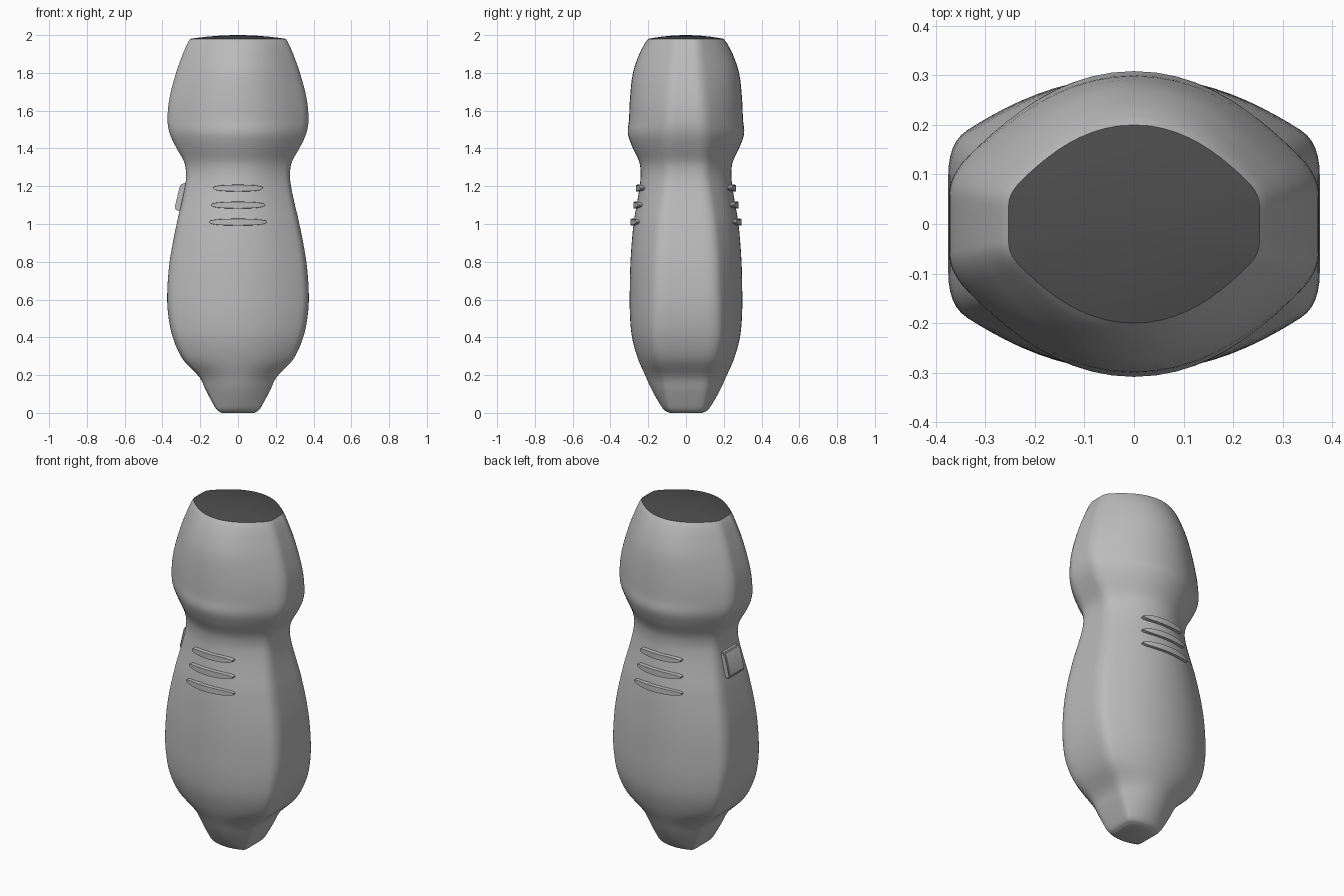
import bpy, bmesh, math
from mathutils import Vector

if "Cube" in bpy.data.objects:
    bpy.data.objects.remove(bpy.data.objects["Cube"], do_unlink=True)


def material(name, rgb):
    m = bpy.data.materials.new(name)
    m.use_nodes = True
    m.diffuse_color = (*rgb, 1)
    m.node_tree.nodes["Principled BSDF"].inputs["Base Color"].default_value = (*rgb, 1)
    return m


GREY = material("light grey", (0.50, 0.50, 0.50))
DARK = material("dark grey", (0.075, 0.075, 0.075))


def finish(name, bm, mat, angle=35):
    bmesh.ops.recalc_face_normals(bm, faces=bm.faces)
    me = bpy.data.meshes.new(name)
    bm.to_mesh(me)
    bm.free()
    me.materials.append(mat)
    ob = bpy.data.objects.new(name, me)
    bpy.context.collection.objects.link(ob)
    bpy.ops.object.select_all(action='DESELECT')
    bpy.context.view_layer.objects.active = ob
    ob.select_set(True)
    bpy.ops.object.shade_smooth_by_angle(angle=math.radians(angle))
    return ob


# Body stations: height, half width, half depth, half height of the flat side
STATIONS = [
    (0.00, 0.085, 0.085, 0.070), (0.012, 0.108, 0.112, 0.085),
    (0.05, 0.133, 0.140, 0.095), (0.12, 0.170, 0.180, 0.105),
    (0.19, 0.205, 0.212, 0.118), (0.28, 0.290, 0.252, 0.150),
    (0.39, 0.342, 0.284, 0.168), (0.50, 0.367, 0.296, 0.168),
    (0.62, 0.375, 0.298, 0.163), (0.80, 0.362, 0.294, 0.156),
    (1.00, 0.325, 0.278, 0.140), (1.12, 0.297, 0.258, 0.122),
    (1.21, 0.279, 0.244, 0.108), (1.27, 0.275, 0.240, 0.100),
    (1.33, 0.286, 0.248, 0.100), (1.41, 0.330, 0.285, 0.102),
    (1.48, 0.362, 0.308, 0.103), (1.55, 0.373, 0.302, 0.098),
    (1.66, 0.364, 0.297, 0.090), (1.80, 0.328, 0.281, 0.078),
    (1.90, 0.292, 0.247, 0.068), (1.955, 0.268, 0.218, 0.064),
    (1.98, 0.253, 0.200, 0.062)]


def section(a, b, f):
    """Closed outline: flat sides, rounded corners, arched front and back."""
    p = [Vector(q) for q in ((a, f), (0.8 * a, f + 0.36 * (b - f)), (0.48 * a, b), (0, b))]

    def arch(t):
        s = 1 - t
        return p[0] * s**3 + p[1] * 3 * s * s * t + p[2] * 3 * s * t * t + p[3] * t**3

    start, end = Vector((a, 0.6 * f)), arch(0.15)
    quarter = [Vector((a, 0)), Vector((a, 0.3 * f))]
    for i in range(6):
        t = i / 6
        quarter.append(start * (1 - t)**2 + p[0] * 2 * t * (1 - t) + end * t * t)
    quarter += [arch(0.15 + 0.85 * i / 10) for i in range(11)]
    half = quarter + [Vector((-q.x, q.y)) for q in quarter[-2::-1]]
    return half + [Vector((q.x, -q.y)) for q in half[-2:0:-1]]


def smooth(rows, steps):
    """Catmull-Rom interpolation of the station rows."""
    out = []
    for i in range(len(rows) - 1):
        r0, r1, r2, r3 = (rows[min(max(k, 0), len(rows) - 1)] for k in range(i - 1, i + 3))
        h = r2[0] - r1[0]
        for s in range(steps):
            t = s / steps
            row = [r1[0] + h * t]
            for c in range(1, 4):
                m1 = (r2[c] - r0[c]) / (r2[0] - r0[0]) * h
                m2 = (r3[c] - r1[c]) / (r3[0] - r1[0]) * h
                row.append((2*t**3 - 3*t*t + 1) * r1[c] + (t**3 - 2*t*t + t) * m1
                           + (3*t*t - 2*t**3) * r2[c] + (t**3 - t*t) * m2)
            out.append(row)
    return out + [list(rows[-1])]


def bridge(bm, lower, upper):
    n = len(lower)
    for i in range(n):
        j = (i + 1) % n
        bm.faces.new((lower[i], lower[j], upper[j], upper[i]))


# Body shell
bm = bmesh.new()
rings = [[bm.verts.new((q.x, q.y, z)) for q in section(a, b, f)]
         for z, a, b, f in smooth(STATIONS, 4)]
for lo, hi in zip(rings, rings[1:]):
    bridge(bm, lo, hi)
bm.faces.new(rings[0])
finish("body", bm, GREY, 40)

# Slightly domed dark cap closing the top
bm = bmesh.new()
outline = section(*STATIONS[-1][1:])
rings = [[bm.verts.new((q.x * s, q.y * s, 1.98 + 0.02 * (1 - s * s))) for q in outline]
         for s in (1, 0.85, 0.65, 0.4, 0.15)]
for lo, hi in zip(rings, rings[1:]):
    bridge(bm, lo, hi)
bm.faces.new(rings[-1])
finish("top_cap", bm, DARK)


# Raised grip ridges, three on the front and three on the back
def ridge(name, side, z, half, depth):
    bm = bmesh.new()
    n, loops = 40, []
    for scale, lift in ((1, -0.05), (1, 0.012), (0.93, 0.018)):
        loop = []
        for i in range(n):
            t = 2 * math.pi * i / n
            c, s = math.cos(t), math.sin(t)
            x = half * (1 - 0.04 * (1 - scale)) * math.copysign(abs(c)**0.8, c)
            dz = 0.018 * scale * math.copysign(abs(s)**0.8, s)
            loop.append(bm.verts.new((x, side * (depth + lift - 1.25 * x * x), z + dz)))
        loops.append(loop)
    for lo, hi in zip(loops, loops[1:]):
        bridge(bm, lo, hi)
    top = loops[-1]
    for i in range(n // 2):      # strips across the face keep the curve
        quad = [top[i], top[i + 1], top[n - i - 1], top[(n - i) % n]]
        bm.faces.new(list(dict.fromkeys(quad)))
    finish(name, bm, GREY, 30)


for label, side in (("front", -1), ("back", 1)):
    for i, (z, half, depth) in enumerate(((1.19, 0.132, 0.247), (1.10, 0.143, 0.261),
                                          (1.01, 0.154, 0.276))):
        ridge(f"{label}_grip_ridge_{i + 1}", side, z, half, depth)

# Push button on the narrow side, extruded from its side profile
bm = bmesh.new()
profile = [(-0.25, 1.07), (-0.325, 1.07), (-0.336, 1.085), (-0.308, 1.20),
           (-0.296, 1.215), (-0.25, 1.22)]
ends = [[bm.verts.new((x, y, z)) for x, z in profile] for y in (-0.07, 0.07)]
bridge(bm, *ends)
for e in ends:
    bm.faces.new(e)
bmesh.ops.bevel(bm, geom=list(bm.edges), offset=0.006, segments=2, affect='EDGES')
finish("side_button", bm, GREY, 40)
